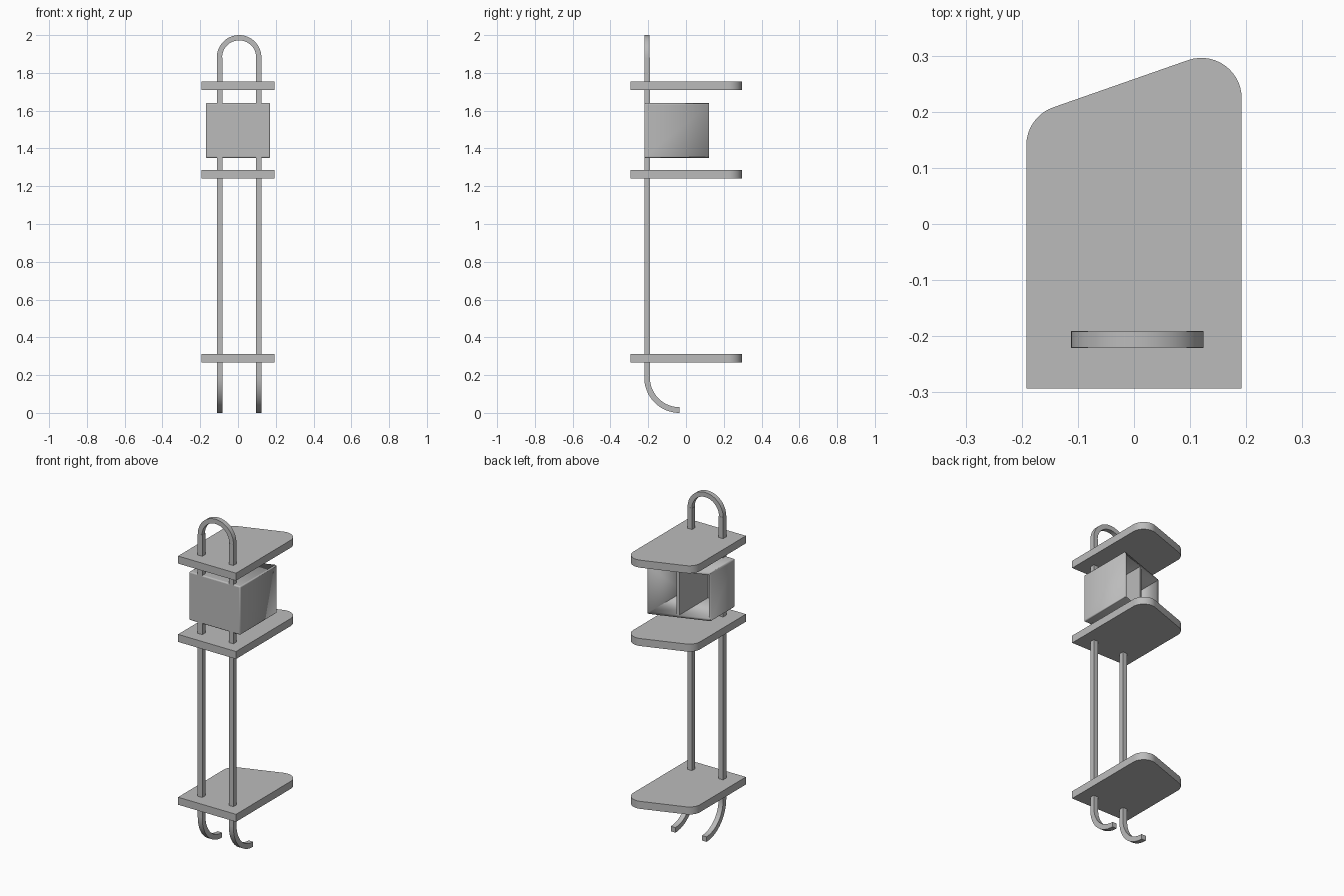
import bpy, bmesh
from math import sin, cos, pi, atan2
from mathutils import Vector

cube = bpy.data.objects.get("Cube")
if cube:
    bpy.data.objects.remove(cube)

grey = bpy.data.materials.new("plain_grey")
grey.use_nodes = True
colour = (0.5, 0.5, 0.5, 1)
grey.diffuse_color = colour
grey.node_tree.nodes["Principled BSDF"].inputs["Base Color"].default_value = colour


def prism(name, outline, place, depth, open_face=None):
    """Extrude a 2D outline by a depth vector; place maps 2D points to 3D."""
    bm = bmesh.new()
    face = bm.faces.new([bm.verts.new(place(a, b)) for a, b in outline])
    extra = bmesh.ops.extrude_face_region(bm, geom=[face], use_keep_orig=True)["geom"]
    moved = [g for g in extra if isinstance(g, bmesh.types.BMVert)]
    bmesh.ops.translate(bm, verts=moved, vec=Vector(depth))
    bmesh.ops.recalc_face_normals(bm, faces=bm.faces)
    if open_face:
        bm.normal_update()
        gone = [f for f in bm.faces if open_face(f.normal)]
        bmesh.ops.delete(bm, geom=gone, context='FACES')
    mesh = bpy.data.meshes.new(name)
    bm.to_mesh(mesh)
    bm.free()
    mesh.materials.append(grey)
    obj = bpy.data.objects.new(name, mesh)
    bpy.context.collection.objects.link(obj)
    return obj


def smooth(obj):
    bpy.ops.object.select_all(action='DESELECT')
    obj.select_set(True)
    bpy.context.view_layer.objects.active = obj
    bpy.ops.object.shade_smooth_by_angle(angle=0.6)


def arc(cx, cy, r, start, end, steps):
    turns = [start + (end - start) * i / steps for i in range(steps + 1)]
    return [(cx + r * cos(t), cy + r * sin(t)) for t in turns]


def band(cx, cy, outer, inner, start, end, steps):
    return arc(cx, cy, outer, start, end, steps) + arc(cx, cy, inner, end, start, steps)


# Shelves: straight front, slanted back with two rounded corners
half, front = 0.192, -0.293
corner = 0.072
cx, right_y, left_y = half - corner, 0.224, 0.14
slant = (right_y - left_y) / (2 * cx)
normal = pi / 2 + atan2(slant, 1)
shelf_outline = [(-half, front), (half, front)]
shelf_outline += arc(cx, right_y, corner, 0, normal, 14)
shelf_outline += arc(-cx, left_y, corner, normal, pi, 10)
for name, z in (("bottom_shelf", 0.266), ("middle_shelf", 1.241), ("top_shelf", 1.71)):
    smooth(prism(name, shelf_outline, lambda x, y: (x, y, z), (0, 0, 0.045)))

# Square rods ending in hooks that curve to the back
rod, rod_y = 0.03, -0.206
mid_x, spread = 0.006, 0.103
hook_r, spring = 0.187, 1.882
for side, sign in (("left", 1), ("right", -1)):
    x = mid_x + sign * spread - rod / 2
    y0 = rod_y - rod / 2
    base = [(x, y0), (x + rod, y0), (x + rod, y0 + rod), (x, y0 + rod)]
    prism(side + "_rod", base, lambda a, b: (a, b, hook_r), (0, 0, spring - hook_r))
    curve = band(y0 + hook_r, hook_r, hook_r, hook_r - rod, pi, 1.5 * pi, 20)
    smooth(prism(side + "_hook", curve, lambda a, b: (x, a, b), (rod, 0, 0)))

# Arched handle joining the rods
arch = band(mid_x, spring, spread + rod / 2, spread - rod / 2 + 0.002, 0, pi, 36)
smooth(prism("top_handle", arch, lambda a, b: (a, rod_y - 0.014, b), (0, 0.028, 0)))

# Hollow box, open along its slanted back
w, box_front, box_back = 0.17, -0.221, 0.122
box_z, box_h, wall = 1.35, 0.29, 0.015


def back_at(x):
    return box_back - (w - x) * slant


plan = [(-w, box_front), (w, box_front), (w, back_at(w)), (-w, back_at(-w))]
box = prism("box_shell", plan, lambda x, y: (x, y, box_z), (0, 0, box_h),
            lambda n: n.y > 0.5)
bevel = box.modifiers.new("soft_edges", 'BEVEL')
bevel.width, bevel.segments = 0.007, 3
shell = box.modifiers.new("walls", 'SOLIDIFY')
shell.thickness, shell.offset, shell.use_even_offset = wall, -1, True
smooth(box)

# Upright divider inside the box
d0, d1 = 0.0, wall
divider = [(d0, box_front + 0.01), (d1, box_front + 0.01), (d1, back_at(d1)), (d0, back_at(d0))]
prism("box_divider", divider, lambda x, y: (x, y, box_z + 0.01), (0, 0, box_h - 0.02))
